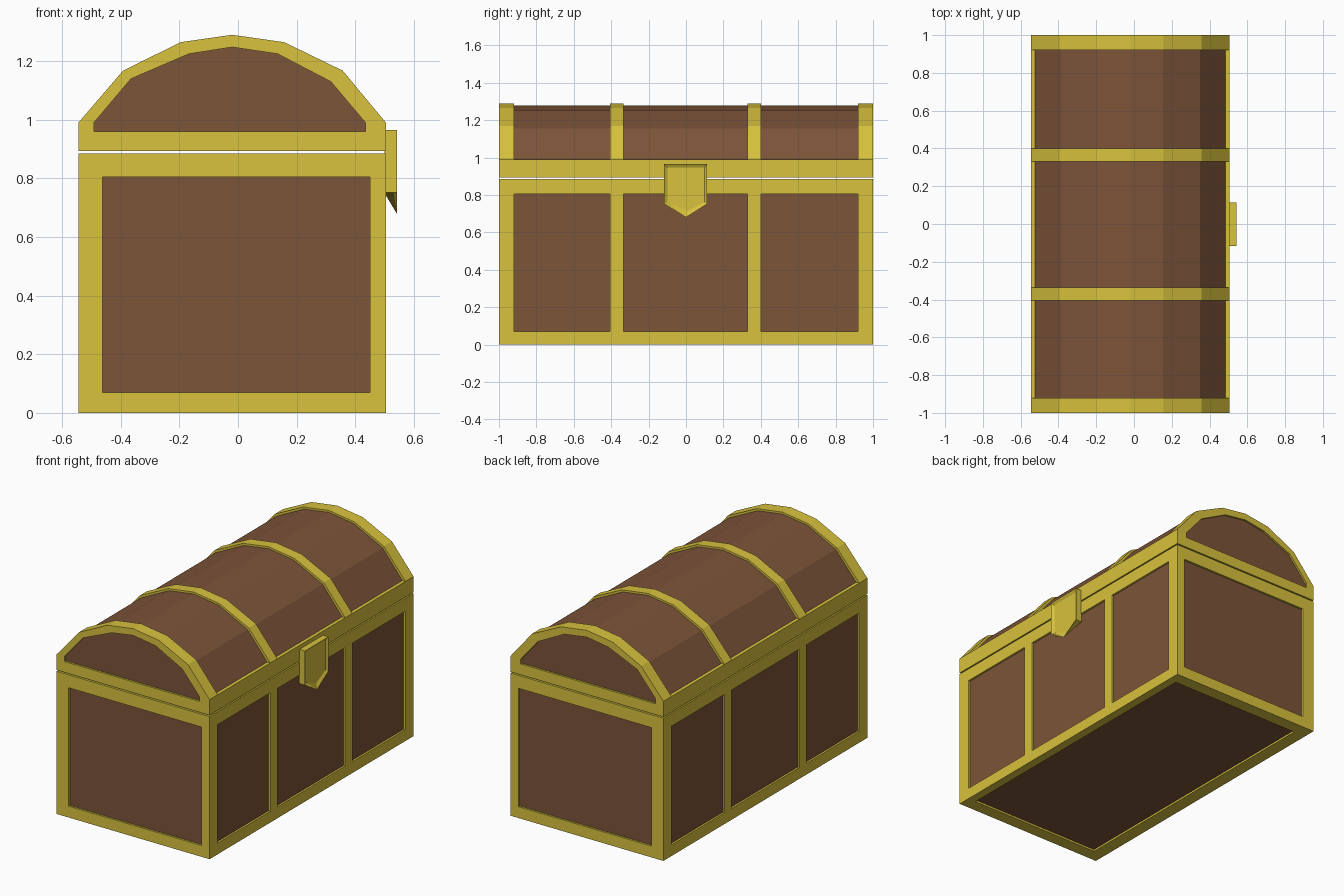
import bpy, bmesh

if "Cube" in bpy.data.objects:
    bpy.data.objects.remove(bpy.data.objects["Cube"])

X0, X1 = -0.545, 0.505      # chest back / clasp side
PX0, PX1 = -0.463, 0.45     # end panel limits
YE = 0.92                   # inner edge of the end trim
D = 0.012                   # wood recess
BANDS = [(-0.405, -0.335), (0.33, 0.40)]


def material(name, col):
    m = bpy.data.materials.new(name)
    m.diffuse_color = (*col, 1)
    m.use_nodes = True
    m.node_tree.nodes["Principled BSDF"].inputs["Base Color"].default_value = m.diffuse_color
    return m


gold = material("gold", (0.69, 0.54, 0.047))
wood = material("wood", (0.205, 0.089, 0.041))


def finish(name, bm, mat):
    bmesh.ops.recalc_face_normals(bm, faces=bm.faces)
    me = bpy.data.meshes.new(name)
    bm.to_mesh(me)
    bm.free()
    me.materials.append(mat)
    ob = bpy.data.objects.new(name, me)
    bpy.context.collection.objects.link(ob)
    return ob


def boxes(name, spans, mat):
    """One mesh from boxes given as ((x0,x1),(y0,y1),(z0,z1))."""
    bm = bmesh.new()
    for s in spans:
        vs = bmesh.ops.create_cube(bm, size=1)["verts"]
        for v in vs:
            for i in range(3):
                v.co[i] = s[i][0] if v.co[i] < 0 else s[i][1]
    return finish(name, bm, mat)


def loft(name, loops, mat, ring=False):
    """Skin matching loops; capped at both ends, or closed into a ring."""
    bm = bmesh.new()
    rows = [[bm.verts.new(p) for p in loop] for loop in loops]
    pairs = list(zip(rows, rows[1:])) + ([(rows[-1], rows[0])] if ring else [])
    for a, b in pairs:
        n = len(a)
        for i in range(n):
            j = (i + 1) % n
            bm.faces.new((a[i], a[j], b[j], b[i]))
    if not ring:
        bm.faces.new(rows[0])
        bm.faces.new(rows[-1])
    return finish(name, bm, mat)


def at_y(profile, y):
    return [(x, y, z) for x, z in profile]


# Chest body: recessed wood core and gold frame
boxes("body_panels", [((X0 + D, X1 - D), (-1 + D, 1 - D), (D, 0.88))], wood)
frame = []
for x in ((X0, PX0), (PX1, X1)):
    for y in ((-1, -YE), (YE, 1)):
        frame.append((x, y, (0, 0.885)))
    for z in ((0, 0.07), (0.805, 0.885)):
        frame.append((x, (-YE, YE), z))
for y in ((-1, -YE), (YE, 1)):
    for z in ((0, 0.07), (0.805, 0.885)):
        frame.append(((PX0, PX1), y, z))
for y in BANDS:
    for x in ((X0, PX0), (PX1, X1)):
        frame.append((x, y, (0.07, 0.805)))
boxes("body_frame", frame, gold)

# Lid: wood vault, end arches, middle bands and side rims
outer = [(X0, 0.893), (X0, 0.99), (-0.392, 1.168), (-0.195, 1.265),
         (-0.02, 1.29), (0.157, 1.265), (0.357, 1.168), (X1, 0.99), (X1, 0.893)]
inner = [(-0.492, 0.96), (-0.492, 0.99), (-0.365, 1.14), (-0.167, 1.225),
         (-0.02, 1.248), (0.135, 1.225), (0.317, 1.13), (0.435, 0.99), (0.435, 0.96)]
vault = [(-0.02 + (x + 0.02) * 0.978, z - D if z > 0.9 else z + 0.005)
         for x, z in outer]
loft("lid_panels", [at_y(vault, -1 + D), at_y(vault, 1 - D)], wood)
for label, s in (("front", -1), ("back", 1)):
    loft("lid_arch_" + label,
         [at_y(outer, s), at_y(outer, s * YE), at_y(inner, s * YE), at_y(inner, s)],
         gold, ring=True)
for i, (a, b) in enumerate(BANDS):
    loft(f"lid_band_{i + 1}", [at_y(outer[1:-1], a), at_y(outer[1:-1], b)], gold)
boxes("lid_rims", [(x, (-YE, YE), (0.893, 0.99))
                   for x in ((X0, -0.49), (0.44, X1))], gold)

# Clasp: pointed plate with a recessed face
plate = [(-0.117, 0.965), (0.113, 0.965), (0.113, 0.752), (0, 0.68), (-0.117, 0.752)]
back = plate[:3] + [(0, 0.75)] + plate[4:]
face = [(-0.1, 0.946), (0.098, 0.946), (0.098, 0.76), (0.012, 0.715), (-0.1, 0.757)]
loft("clasp", [[(x, y, z) for y, z in p]
               for x, p in ((0.5, back), (0.542, plate), (0.531, face))], gold)
